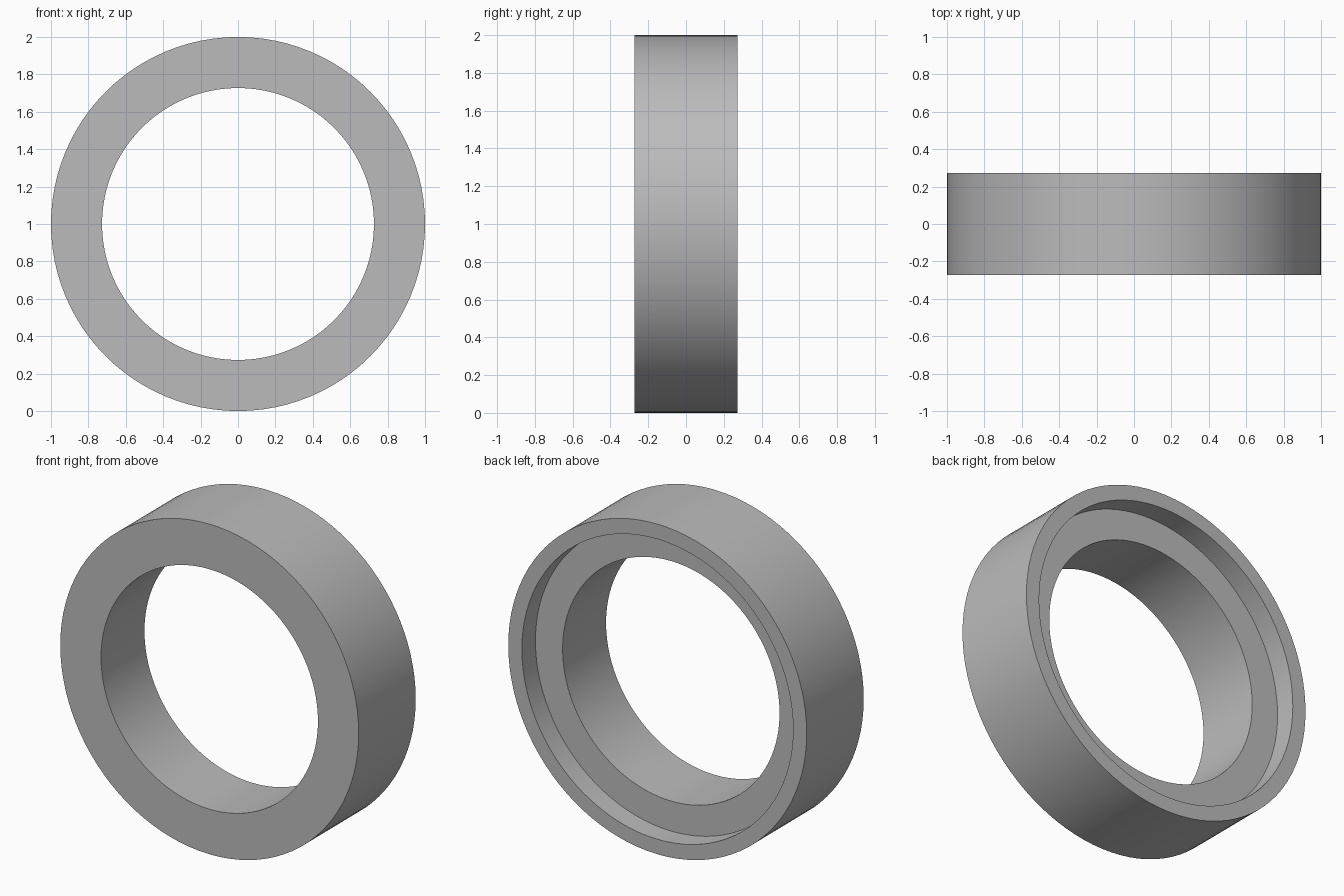
import bpy
import bmesh
from math import radians, tau, cos, sin

cube = bpy.data.objects.get("Cube")
if cube:
    bpy.data.objects.remove(cube, do_unlink=True)

# Single plain grey material
GREY = (0.5, 0.5, 0.5, 1.0)
grey = bpy.data.materials.new("plain grey")
grey.use_nodes = True
grey.diffuse_color = GREY
grey.node_tree.nodes["Principled BSDF"].inputs["Base Color"].default_value = GREY

# Ring dimensions
SEGMENTS = 96
OUTER, RECESS, BORE = 1.0, 0.909, 0.727
HALF_WIDTH = 0.273
RECESS_FLOOR = HALF_WIDTH - 0.13

# Closed cross-section as (radius, y), with a stepped recess at the back
profile = [
    (BORE, -HALF_WIDTH),
    (OUTER, -HALF_WIDTH),
    (OUTER, HALF_WIDTH),
    (RECESS, HALF_WIDTH),
    (RECESS, RECESS_FLOOR),
    (BORE, RECESS_FLOOR),
]

# Revolve the cross-section around the y axis
bm = bmesh.new()
rings = []
for i in range(SEGMENTS):
    a = tau * i / SEGMENTS
    rings.append([bm.verts.new((r * cos(a), y, r * sin(a))) for r, y in profile])
for i, ring in enumerate(rings):
    following = rings[(i + 1) % SEGMENTS]
    for j in range(len(profile)):
        k = (j + 1) % len(profile)
        bm.faces.new((ring[j], ring[k], following[k], following[j]))
bmesh.ops.recalc_face_normals(bm, faces=bm.faces)

mesh = bpy.data.meshes.new("stepped_ring")
bm.to_mesh(mesh)
bm.free()
mesh.materials.append(grey)
ring_object = bpy.data.objects.new("stepped_ring", mesh)
ring_object.location.z = OUTER
bpy.context.collection.objects.link(ring_object)

# Smooth round walls, crisp rims
bpy.ops.object.select_all(action="DESELECT")
ring_object.select_set(True)
bpy.context.view_layer.objects.active = ring_object
bpy.ops.object.shade_smooth_by_angle(angle=radians(30))
